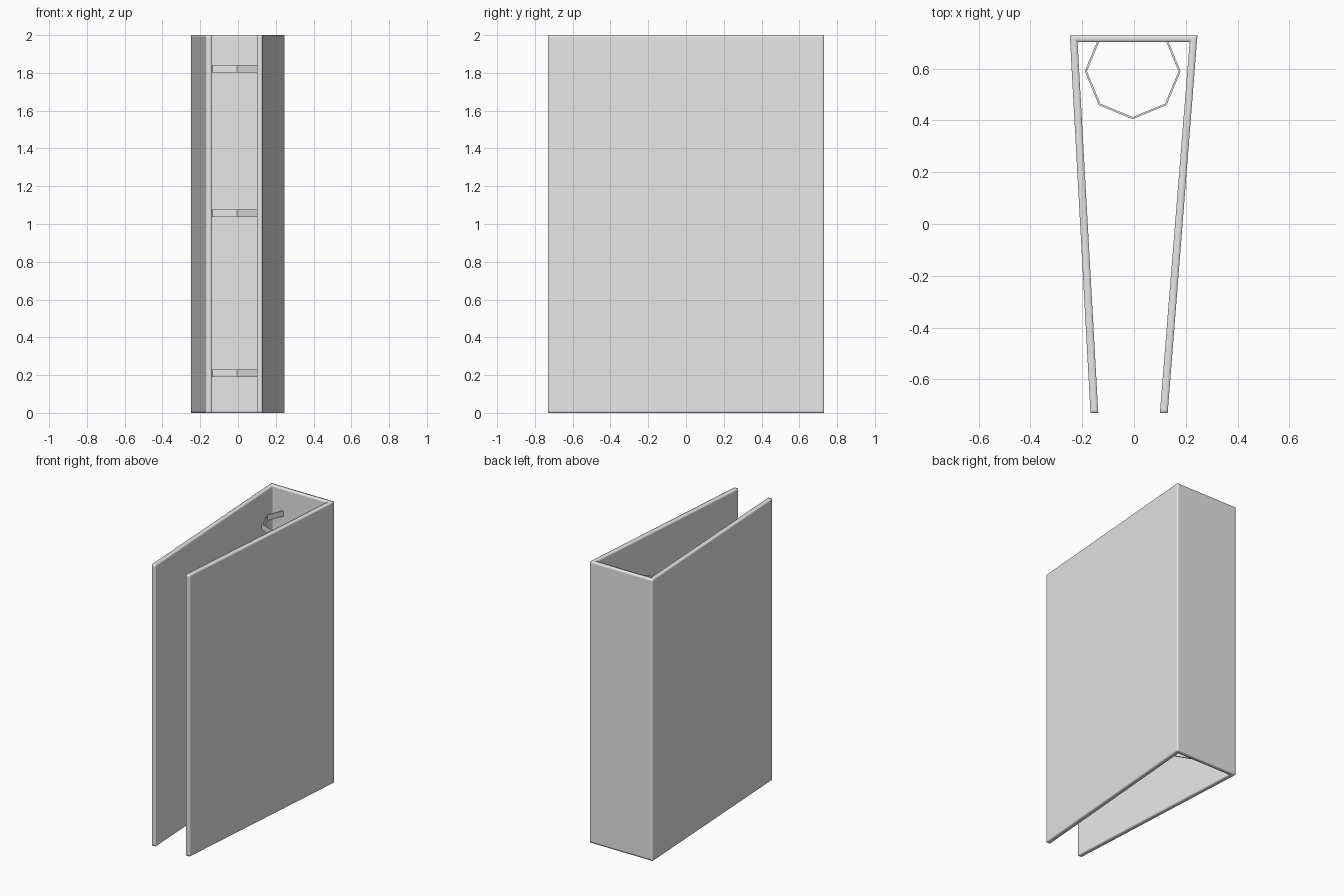
import bpy, bmesh, math

cube = bpy.data.objects.get("Cube")
if cube:
    bpy.data.objects.remove(cube)

grey = bpy.data.materials.new("light_grey")
grey.diffuse_color = (0.8, 0.8, 0.8, 1)
grey.use_nodes = True
grey.node_tree.nodes["Principled BSDF"].inputs["Base Color"].default_value = (0.8, 0.8, 0.8, 1)


def extrude_outline(name, outline, z, height):
    """Raise a closed outline in plan into a solid."""
    bm = bmesh.new()
    base = bm.faces.new([bm.verts.new((x, y, z)) for x, y in outline])
    top = bmesh.ops.extrude_face_region(bm, geom=[base])["geom"]
    bmesh.ops.translate(bm, vec=(0, 0, height),
                        verts=[v for v in top if isinstance(v, bmesh.types.BMVert)])
    bmesh.ops.recalc_face_normals(bm, faces=bm.faces)
    mesh = bpy.data.meshes.new(name)
    bm.to_mesh(mesh)
    bm.free()
    mesh.materials.append(grey)
    obj = bpy.data.objects.new(name, mesh)
    bpy.context.collection.objects.link(obj)
    return obj


# Cover: two boards tapering towards the open front, joined by the spine
back, inner_back, front = 0.73, 0.703, -0.73
cover = extrude_outline("binder_cover", [
    (-0.248, back), (-0.168, front), (-0.138, front), (-0.218, inner_back),
    (0.215, inner_back), (0.1, front), (0.13, front), (0.245, back)], 0, 2)
cover.data.shade_smooth()

# Tight square support loops keep the faces flat and the edges soft
edge = cover.modifiers.new("edge_loops", "BEVEL")
edge.width = 0.012
edge.segments = 2
edge.profile = 1.0
edge.limit_method = "ANGLE"
edge.angle_limit = math.radians(40)

# Rings: open octagonal bands fixed into the spine
def arc(radius):
    return [(-0.005 + radius * math.sin(math.radians(a)),
             0.59 - radius * math.cos(math.radians(a)))
            for a in range(-135, 136, 45)]


for name, z in (("lower", 0.19), ("middle", 1.037), ("upper", 1.803)):
    extrude_outline(name + "_ring", arc(0.185) + arc(0.177)[::-1], z, 0.04)
